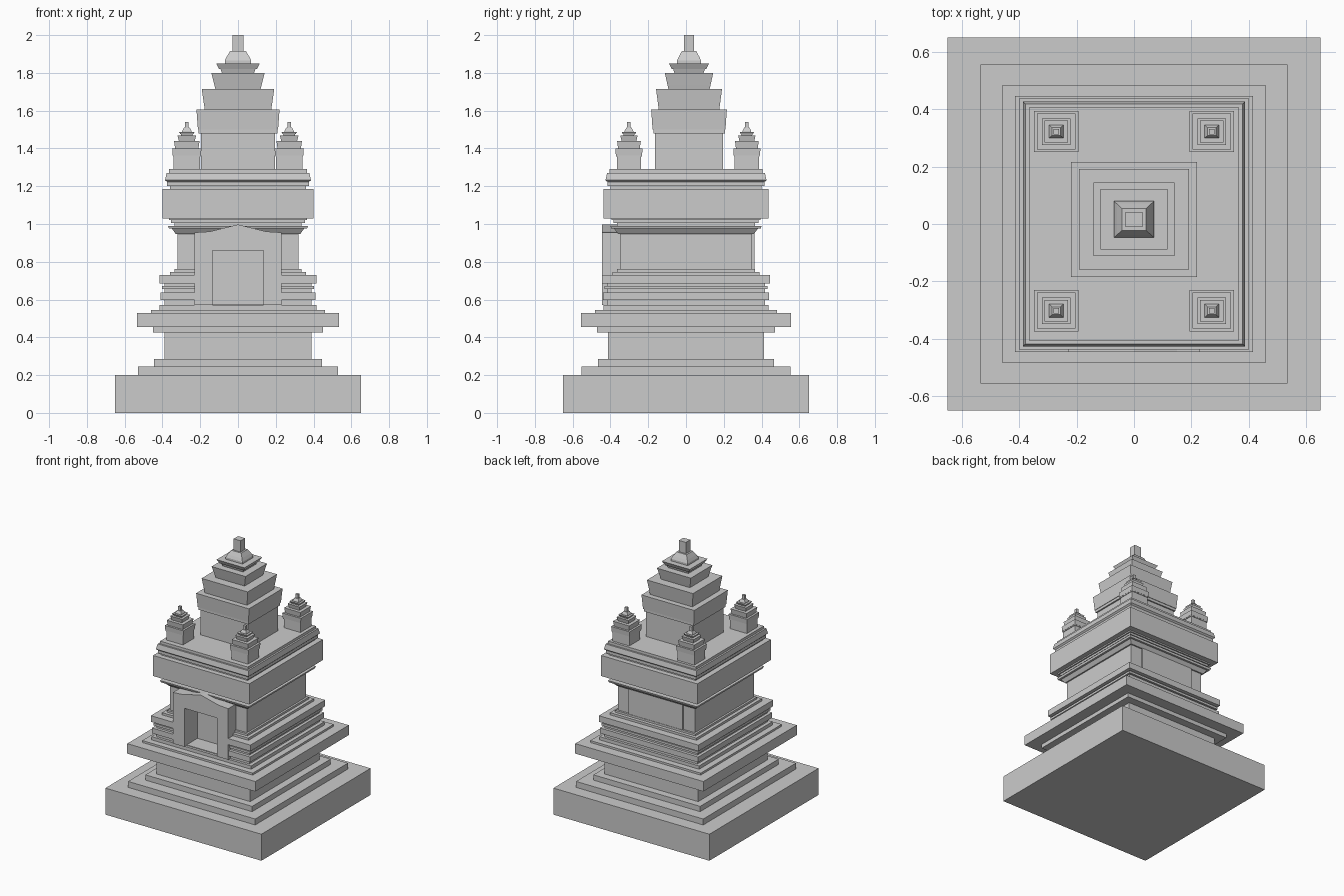
import bpy, bmesh

if "Cube" in bpy.data.objects:
    bpy.data.objects.remove(bpy.data.objects["Cube"])


def stack(name, z0, tiers, dy=0.0, ry=1.0, loc=(0, 0, 0), scale=1.0):
    """Stepped rectangular tower. Each tier: (top z, half width[, half width at its top])."""
    bm = bmesh.new()
    rings, z = [], z0
    for t in tiers:
        for zz, h in ((z, t[1]), (t[0], t[-1])):
            hy = h * ry + dy
            rings.append([bm.verts.new((sx * h, sy * hy, zz))
                          for sx, sy in ((-1, -1), (1, -1), (1, 1), (-1, 1))])
        z = t[0]
    for a, b in zip(rings, rings[1:]):
        for i in range(4):
            j = (i + 1) % 4
            bm.faces.new((a[i], a[j], b[j], b[i]))
    bm.faces.new(rings[0][::-1])
    bm.faces.new(rings[-1])
    ob = finish(name, bm)
    ob.location = loc
    ob.scale = (scale,) * 3
    return ob


def prism(name, pts, y0, y1):
    """Front outline (x, z) extruded along y."""
    bm = bmesh.new()
    face = bm.faces.new([bm.verts.new((x, y0, z)) for x, z in pts])
    ext = bmesh.ops.extrude_face_region(bm, geom=[face])
    bmesh.ops.translate(bm, vec=(0, y1 - y0, 0),
                        verts=[v for v in ext["geom"] if isinstance(v, bmesh.types.BMVert)])
    return finish(name, bm)


def finish(name, bm):
    bmesh.ops.recalc_face_normals(bm, faces=bm.faces)
    me = bpy.data.meshes.new(name)
    bm.to_mesh(me)
    bm.free()
    ob = bpy.data.objects.new(name, me)
    bpy.context.collection.objects.link(ob)
    return ob


# Ground platform and terrace
stack("platform", 0, [(0.2, 0.65)])
stack("terrace", 0.2, [(0.245, 0.53), (0.285, 0.445), (0.425, 0.39), (0.455, 0.45),
                       (0.53, 0.534), (0.545, 0.46), (0.57, 0.415)], dy=0.022)

# Foot mouldings, sanctum wall and flared cornice in one body
body = stack("sanctum", 0.57, [(0.597, 0.388), (0.637, 0.41), (0.655, 0.388), (0.672, 0.402),
                               (0.684, 0.388), (0.73, 0.415), (0.747, 0.36), (0.762, 0.335),
                               (0.948, 0.32), (0.975, 0.33, 0.35), (0.99, 0.365, 0.37),
                               (1.005, 0.335), (1.02, 0.355), (1.03, 0.365)], dy=0.03)

# Doorway niche cut into the front
cutter = prism("doorway_cutter", [(-0.135, 0.575), (0.135, 0.575), (0.135, 0.86), (-0.135, 0.86)],
               -0.6, -0.29)
cutter.hide_render = True
cutter.display_type = 'WIRE'
cut = body.modifiers.new("doorway", 'BOOLEAN')
cut.operation = 'DIFFERENCE'
cut.solver = 'EXACT'
cut.object = cutter
bpy.context.view_layer.update()
solid = bpy.data.meshes.new_from_object(body.evaluated_get(bpy.context.evaluated_depsgraph_get()))
body.modifiers.clear()
body.data = solid
bpy.data.objects.remove(cutter)

# Portal frame with curved gable
half = [(0.135, 0.57), (0.23, 0.57), (0.23, 0.955), (0.15, 0.96), (0.09, 0.975), (0.0, 0.997)]
left = [(-x, z) for x, z in half[:-1]][::-1]
prism("portal", half + left + [(-0.135, 0.86), (0.135, 0.86)], -0.445, -0.335)

# Raised panel on the rear wall
prism("rear_panel", [(-0.225, 0.755), (0.225, 0.755), (0.225, 0.95), (-0.225, 0.95)], 0.34, 0.362)

# Roof slab and parapet mouldings
stack("roof_slab", 1.03, [(1.185, 0.401)], dy=0.037)
stack("parapet", 1.185, [(1.2, 0.36), (1.222, 0.375), (1.232, 0.375, 0.386),
                         (1.27, 0.386, 0.378), (1.29, 0.365)], dy=0.04)

# Central tower and its four small corner copies
tower = [(0.19, 0.197), (0.21, 0.208), (0.315, 0.212, 0.22), (0.425, 0.176, 0.192),
         (0.445, 0.12, 0.125), (0.51, 0.125, 0.141), (0.53, 0.085, 0.092), (0.56, 0.1, 0.116),
         (0.575, 0.07), (0.595, 0.07, 0.06), (0.625, 0.06, 0.042), (0.71, 0.029)]
stack("central_tower", 0, tower, ry=0.91, loc=(0, 0.016, 1.29))
for sx in (-1, 1):
    for y in (0.322, -0.302):
        stack("corner_turret", 0, tower, ry=0.93, loc=(sx * 0.271, y, 1.29), scale=0.352)
